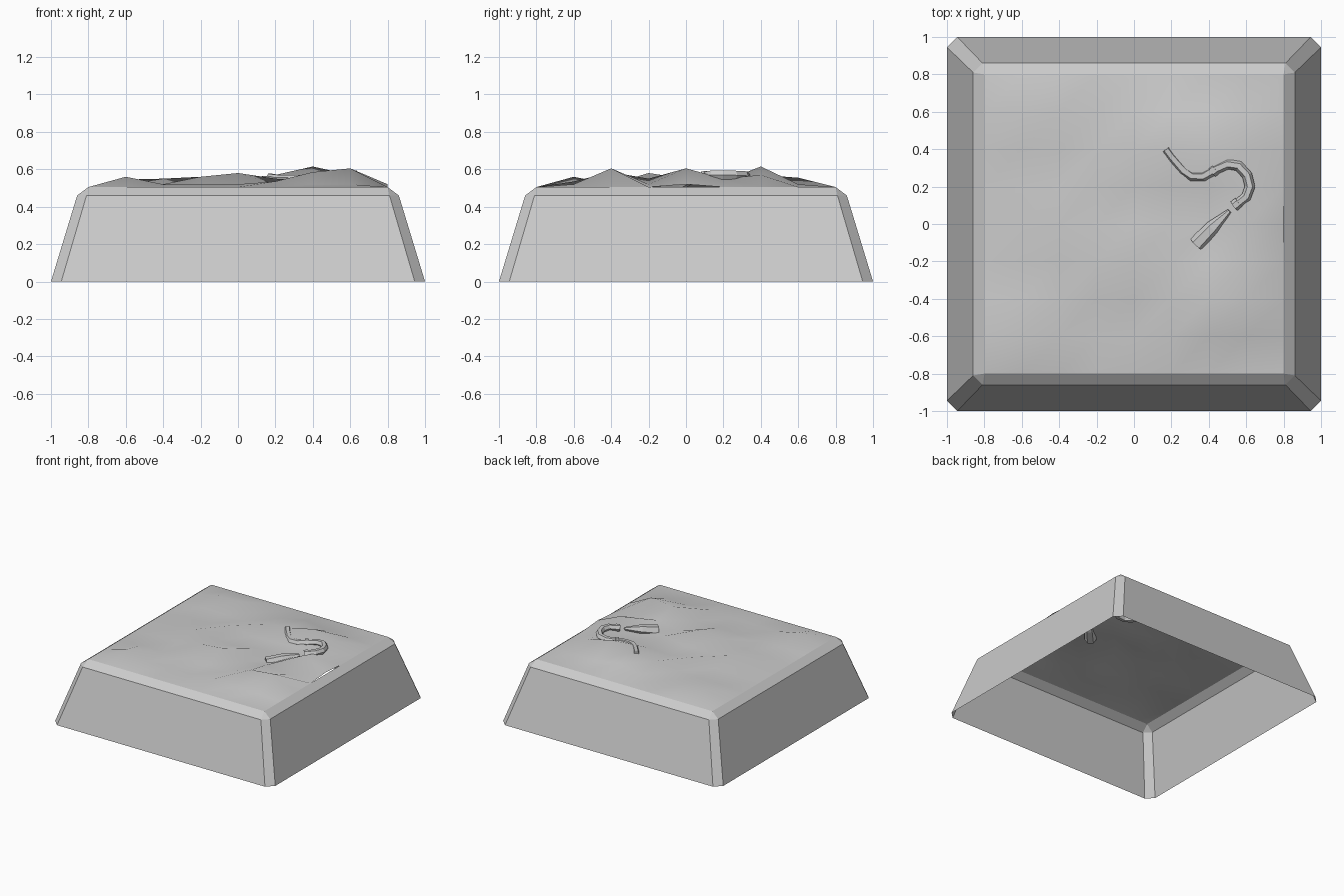
import bpy, bmesh, math
from mathutils import Vector

if "Cube" in bpy.data.objects:
    bpy.data.objects.remove(bpy.data.objects["Cube"])


def make_object(name, bm, smooth=None):
    bmesh.ops.recalc_face_normals(bm, faces=bm.faces)
    mesh = bpy.data.meshes.new(name)
    bm.to_mesh(mesh)
    bm.free()
    obj = bpy.data.objects.new(name, mesh)
    bpy.context.collection.objects.link(obj)
    if smooth:
        bpy.ops.object.select_all(action='DESELECT')
        obj.select_set(True)
        bpy.context.view_layer.objects.active = obj
        bpy.ops.object.shade_smooth_by_angle(angle=math.radians(smooth))
    return obj


def bridge(bm, rings):
    for a, b in zip(rings, rings[1:]):
        n = len(a)
        for i in range(n):
            j = (i + 1) % n
            bm.faces.new((a[i], a[j], b[j], b[i]))


# Sloped open-bottom base with cut corners and a bevelled top rim
def cut_square(bm, half, inner, z):
    pts = [(half, -inner), (half, inner), (inner, half), (-inner, half),
           (-half, inner), (-half, -inner), (-inner, -half), (inner, -half)]
    return [bm.verts.new((x, y, z)) for x, y in pts]


bm = bmesh.new()
bridge(bm, [cut_square(bm, 1.0, 0.945, 0.0),
            cut_square(bm, 0.86, 0.81, 0.46),
            cut_square(bm, 0.80, 0.7999, 0.505)])
make_object("base_walls", bm)

# Uneven ground: 8 x 8 grid with raised points, keyed by grid steps of 0.2
bumps = {(2, 2): .615, (3, 0): .605, (3, -2): .605, (2, -2): .585,
         (1, -3): .535, (0, -1): .58, (-1, -1): .56, (1, 0): .55,
         (-2, 0): .55, (-1, 1): .56, (0, 2): .55, (1, 2): .57,
         (3, 2): .57, (-3, -3): .56, (-3, 3): .545, (-2, 3): .55,
         (1, 3): .555, (3, 1): .55, (2, 1): .535, (1, 1): .53,
         (2, 0): .515, (2, -1): .55, (4, 0): .52}
bm = bmesh.new()
bmesh.ops.create_grid(bm, x_segments=8, y_segments=8, size=0.8)
for v in bm.verts:
    key = (round(v.co.x / 0.2), round(v.co.y / 0.2))
    edge = max(abs(key[0]), abs(key[1])) == 4
    v.co.z = bumps.get(key, 0.505 if edge else 0.52)
make_object("ground_surface", bm, 60)


# Six-sided tube swept along a path of (x, y, z, radius)
def tube(name, path, sides=6):
    bm = bmesh.new()
    pts = [Vector(p[:3]) for p in path]
    rings = []
    for i, p in enumerate(path):
        d = (pts[min(i + 1, len(pts) - 1)] - pts[max(i - 1, 0)]).normalized()
        side = d.cross(Vector((0, 0, 1))).normalized()
        up = side.cross(d)
        rings.append([bm.verts.new(pts[i] + p[3] * (
            side * math.cos(math.tau * k / sides) +
            up * math.sin(math.tau * k / sides))) for k in range(sides)])
    bridge(bm, rings)
    bm.faces.new(rings[0])
    bm.faces.new(rings[-1])
    return make_object(name, bm)


tube("curved_pipe", [
    (.17, .40, .555, .025), (.20, .36, .55, .025), (.265, .285, .545, .027),
    (.31, .255, .545, .027), (.37, .255, .548, .027), (.43, .29, .553, .028),
    (.50, .32, .56, .028), (.56, .31, .565, .028), (.605, .26, .568, .028),
    (.62, .20, .57, .028), (.60, .145, .57, .027), (.55, .105, .565, .025)])
tube("pipe_collar", [(.415, .28, .553, .034), (.435, .295, .555, .034)])
tube("end_collar", [(.56, .115, .566, .03), (.535, .095, .562, .03)])
tube("tapered_tail", [(.335, -.11, .515, .045), (.42, -.02, .535, .04),
                      (.51, .07, .555, .012)])
